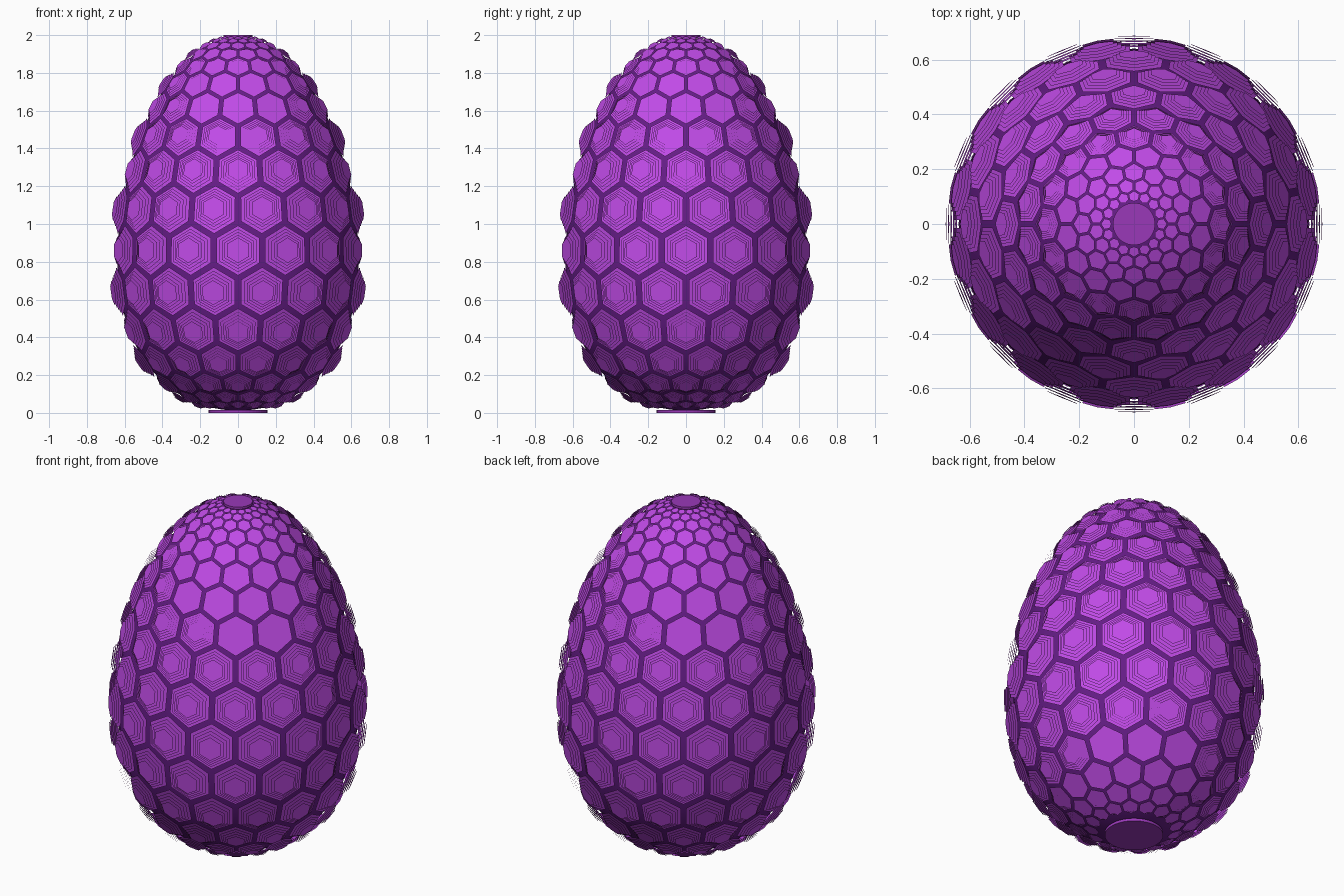
import bpy, bmesh
from math import sin, cos, acos, pi
from mathutils import Vector

if "Cube" in bpy.data.objects:
    bpy.data.objects.remove(bpy.data.objects["Cube"])

N = 16                      # scales per ring
STEP = 2 * pi / N


def material(name, rgb):
    m = bpy.data.materials.new(name)
    m.diffuse_color = (*rgb, 1)
    m.use_nodes = True
    m.node_tree.nodes["Principled BSDF"].inputs["Base Color"].default_value = m.diffuse_color
    return m


SCALE_MAT = material("bright_purple", (0.53, 0.07, 0.8))
SHELL_MAT = material("dark_purple", (0.13, 0.012, 0.24))
CAP_MAT = material("mid_purple", (0.32, 0.04, 0.48))


def add_object(name, bm, mat):
    me = bpy.data.meshes.new(name)
    bm.to_mesh(me)
    bm.free()
    me.materials.append(mat)
    ob = bpy.data.objects.new(name, me)
    bpy.context.collection.objects.link(ob)
    return ob


# Egg profile: t runs 0 (bottom) to pi (top)
def profile(t):
    d = -cos(t)
    return Vector((sin(t) * (0.64 - 0.11 * d + 0.035 * d * d), 0, 1 + d))


def normal(t):
    d = profile(t + 1e-3) - profile(t - 1e-3)
    return Vector((d.z, 0, -d.x)).normalized()


# Move along the profile so that hexagons keep their proportions
def advance(t, u, n=24):
    for _ in range(n):
        p = profile(t)
        speed = (profile(t + 1e-3) - profile(t - 1e-3)).length / 2e-3
        t += u / n * p.x / speed
    return t


def on_egg(t, a):
    p = profile(t)
    return Vector((p.x * cos(a), p.x * sin(a), p.z))


# Inner shell
bm = bmesh.new()
rings = []
SEG, ROWS = 64, 56
for i in range(ROWS + 1):
    t = 0.06 + (pi - 0.12) * i / ROWS
    p = profile(t) - normal(t) * 0.012
    rings.append([bm.verts.new((p.x * cos(2 * pi * j / SEG), p.x * sin(2 * pi * j / SEG), p.z))
                  for j in range(SEG)])
for lo, hi in zip(rings, rings[1:]):
    for j in range(SEG):
        k = (j + 1) % SEG
        bm.faces.new((lo[j], lo[k], hi[k], hi[j]))
bm.faces.new(rings[0][::-1])
bm.faces.new(rings[-1])
for f in bm.faces:
    f.smooth = True
add_object("egg_shell", bm, SHELL_MAT)

# Rows of hexagonal scales, each a stack of thin floating plates
LAYERS = [(0.9, 0.0), (0.78, 0.014), (0.67, 0.028), (0.56, 0.042), (0.46, 0.056)]
ROW_STEP = STEP * 0.866
SIDE = STEP / 3 ** 0.5
T0 = acos(1 - 0.86)


def scale_ring(bm, t, offset):
    r = profile(t).x
    lat = [advance(t, SIDE * s) for s in (-1, -0.5, 0.5, 1)]
    hexagon = [(lat[0], 0), (lat[1], 0.5), (lat[2], 0.5),
               (lat[3], 0), (lat[2], -0.5), (lat[1], -0.5)]
    nrm = normal(t)
    for i in range(N):
        a = (i + offset) * STEP
        c = on_egg(t, a)
        n = Vector((nrm.x * cos(a), nrm.x * sin(a), nrm.z))
        corners = []
        for tt, k in hexagon:
            v = on_egg(tt, a + k * STEP) - c
            corners.append(v - n * v.dot(n))
        for size, lift in LAYERS:
            bm.faces.new([bm.verts.new(c + v * size + n * lift * r) for v in corners])


bm = bmesh.new()
for direction in (1, -1):
    t, row = T0, 0
    while True:
        if row or direction == 1:
            scale_ring(bm, t, 0.5 * (row % 2))
        t = advance(t, direction * ROW_STEP)
        row += 1
        if profile(t).x < (0.09 if direction == 1 else 0.165):
            break
bm.normal_update()
add_object("hex_scales", bm, SCALE_MAT)


# Round end caps
def cap(name, radius, z, depth, mat):
    bm = bmesh.new()
    bmesh.ops.create_cone(bm, cap_ends=True, segments=48, radius1=radius,
                          radius2=radius, depth=depth)
    bmesh.ops.translate(bm, verts=bm.verts, vec=(0, 0, z))
    add_object(name, bm, mat)


cap("top_cap", 0.077, 1.993, 0.014, CAP_MAT)
cap("bottom_cap", 0.155, 0.008, 0.016, CAP_MAT)
